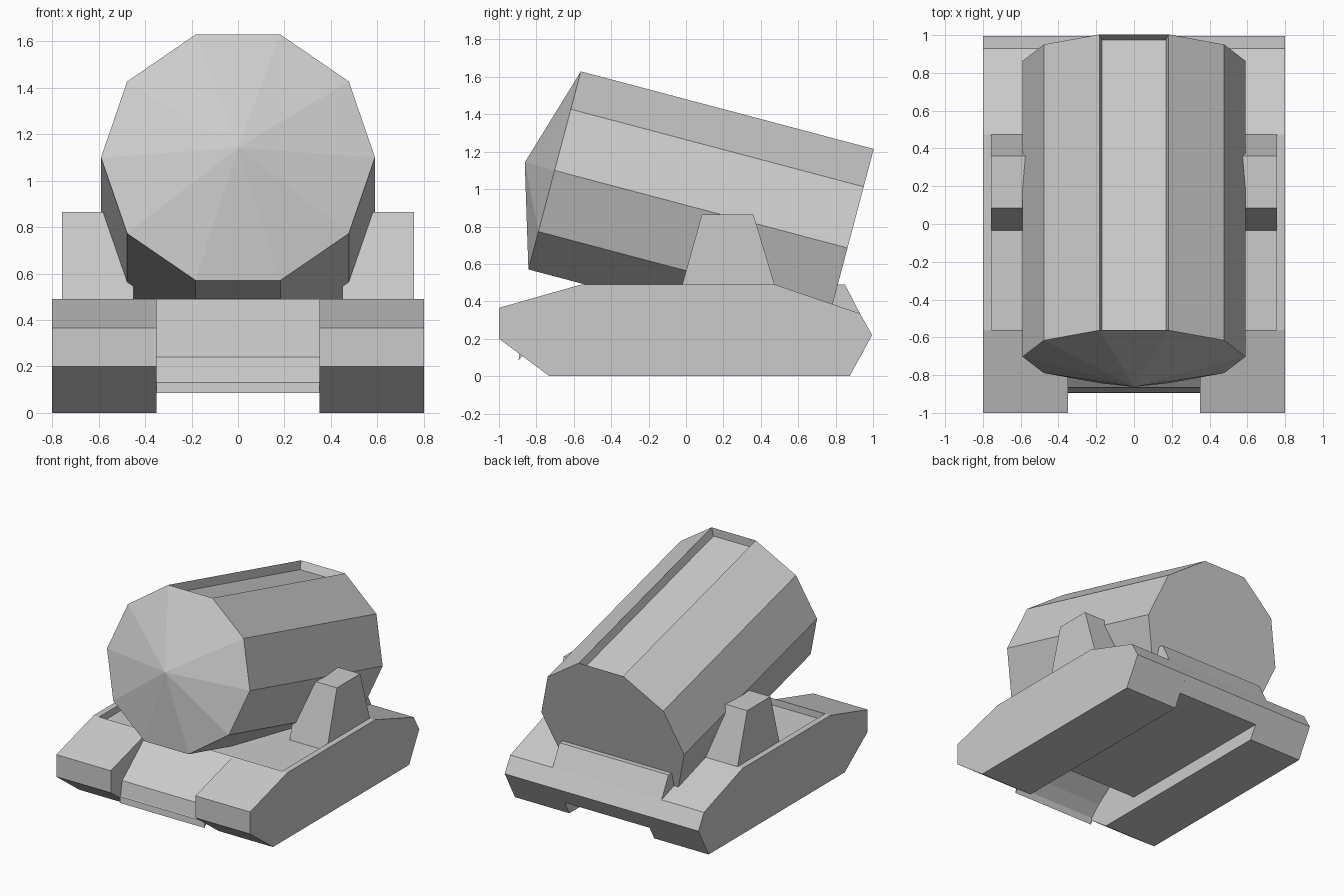
import bpy, bmesh, math
from mathutils import Vector

if "Cube" in bpy.data.objects:
    bpy.data.objects.remove(bpy.data.objects["Cube"])


def finish(name, bm):
    bmesh.ops.recalc_face_normals(bm, faces=bm.faces[:])
    me = bpy.data.meshes.new(name)
    bm.to_mesh(me)
    bm.free()
    ob = bpy.data.objects.new(name, me)
    bpy.context.collection.objects.link(ob)
    return ob


def extrude_profile(name, pts, x0, x1):
    """Solid from a (y, z) outline, running from x0 to x1."""
    bm = bmesh.new()
    f = bm.faces.new([bm.verts.new((x0, y, z)) for y, z in pts])
    out = bmesh.ops.extrude_face_region(bm, geom=[f])['geom']
    verts = [v for v in out if isinstance(v, bmesh.types.BMVert)]
    bmesh.ops.translate(bm, vec=(x1 - x0, 0, 0), verts=verts)
    return finish(name, bm)


def cut(ob, cutter):
    m = ob.modifiers.new('recess', 'BOOLEAN')
    m.operation = 'DIFFERENCE'
    m.solver = 'EXACT'
    m.object = cutter


# Shallow recess in the deck around the barrel and its supports
cutter = extrude_profile('deck_recess_cutter',
                         [(-0.56, 0.44), (0.40, 0.44), (0.40, 0.7), (-0.56, 0.7)],
                         -0.755, 0.755)
cutter.hide_render = True
cutter.hide_viewport = True

# Side track housings
track = [(-1, 0.2), (-1, 0.365), (-0.56, 0.49), (0.475, 0.49), (0.93, 0.335),
         (0.995, 0.22), (0.875, 0), (-0.73, 0)]
# Tapered supports
support = [(-0.035, 0.435), (0.085, 0.865), (0.36, 0.865), (0.49, 0.435)]
for side, s in (('left', -1), ('right', 1)):
    housing = extrude_profile(side + '_track_housing', track, 0.35 * s, 0.80 * s)
    cut(housing, cutter)
    extrude_profile(side + '_support', support, 0.45 * s, 0.757 * s)

# Central hull, open beneath the sloping nose
hull = [(-0.895, 0.085), (-0.865, 0.24), (-0.56, 0.49), (0.475, 0.49),
        (0.93, 0.335), (0.995, 0.22), (0.93, 0.1), (-0.42, 0.1),
        (-0.55, 0.40), (-0.81, 0.21), (-0.89, 0.13)]
body = extrude_profile('central_hull', hull, -0.35, 0.35)
cut(body, cutter)

# Raised block at the rear of the hull
extrude_profile('rear_block', [(0.45, 0.3), (0.45, 0.49), (0.85, 0.49),
                               (0.93, 0.335), (0.92, 0.3)], -0.45, 0.45)

# Ten-sided tilted barrel with a shallow cone in front
axis = Vector((0, 0.967, -0.256)).normalized()
up = Vector((0, 0.256, 0.967)).normalized()
right = Vector((1, 0, 0))
front = Vector((0, -0.7025, 1.10))
N, R = 10, 0.59
bm = bmesh.new()


def ring(c):
    return [bm.verts.new(c + right * R * math.cos(i * math.tau / N)
                         + up * R * 0.976 * math.sin(i * math.tau / N))
            for i in range(N)]


a, b = ring(front), ring(front + axis * 1.62)
tip = bm.verts.new(front - axis * 0.165)
bm.faces.new(b)
sides = []
for i in range(N):
    j = (i + 1) % N
    bm.faces.new((a[j], a[i], tip))
    sides.append(bm.faces.new((a[i], a[j], b[j], b[i])))
bmesh.ops.recalc_face_normals(bm, faces=bm.faces[:])
# Sunken panel on the top side
top = max(sides, key=lambda f: f.calc_center_median().z)
bmesh.ops.inset_region(bm, faces=[top], thickness=0.02)
bmesh.ops.translate(bm, vec=-up * 0.06, verts=top.verts[:])
finish('barrel', bm)
